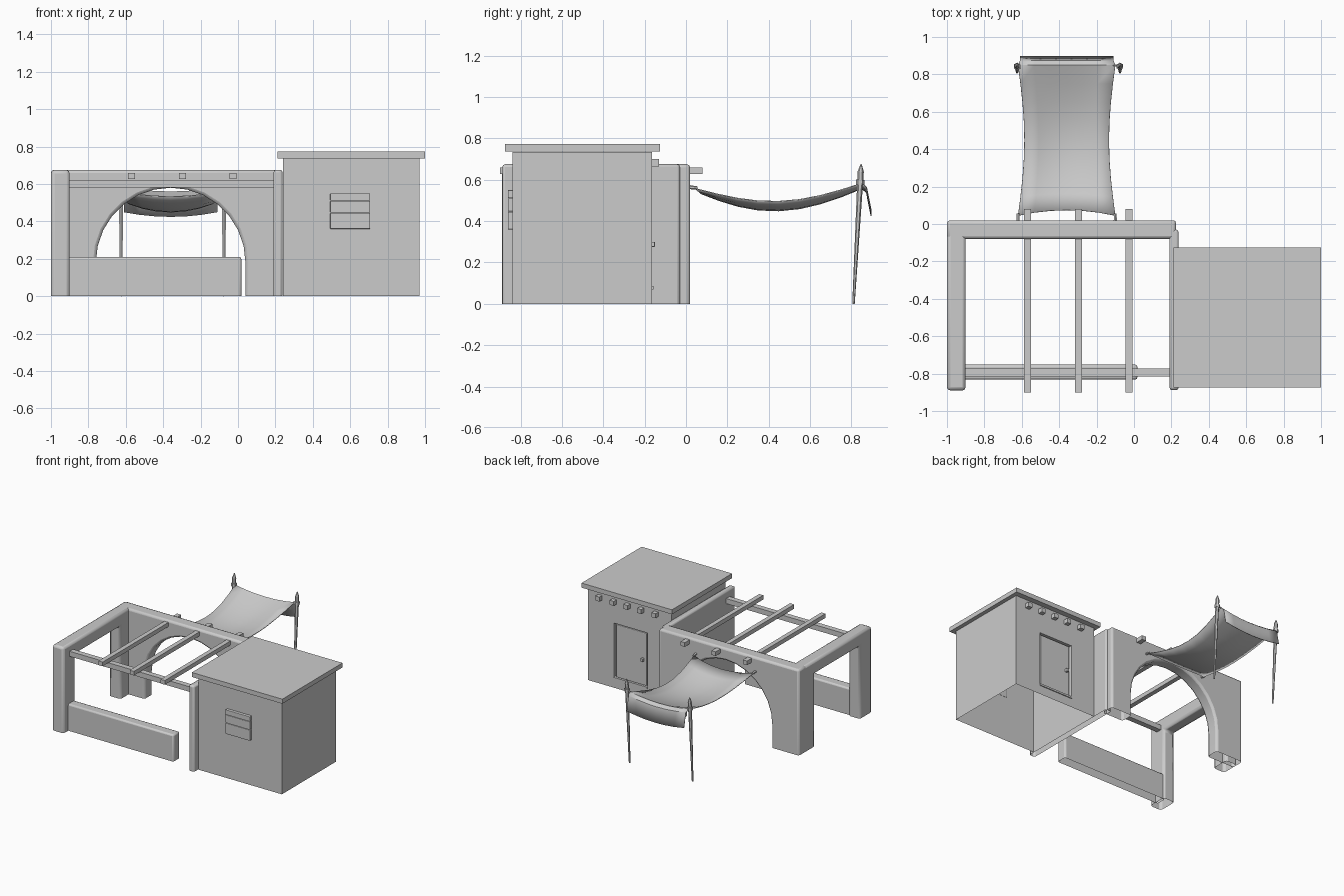
import bpy, bmesh, math
from mathutils import Vector

if "Cube" in bpy.data.objects:
    bpy.data.objects.remove(bpy.data.objects["Cube"])


def finish(name, bm, bevel=0.0, smooth=False):
    bmesh.ops.recalc_face_normals(bm, faces=bm.faces)
    me = bpy.data.meshes.new(name)
    bm.to_mesh(me)
    bm.free()
    ob = bpy.data.objects.new(name, me)
    bpy.context.collection.objects.link(ob)
    if bevel:
        m = ob.modifiers.new("bevel", "BEVEL")
        m.width, m.segments, m.limit_method = bevel, 2, 'ANGLE'
        m.angle_limit = math.radians(40)
    if smooth:
        bpy.context.view_layer.objects.active = ob
        ob.select_set(True)
        bpy.ops.object.shade_smooth_by_angle(angle=math.radians(40))
        ob.select_set(False)
    return ob


def prism(name, pts, axis, a, b, bevel=0.0, open_bottom=False):
    """Extrude a 2D outline along an axis from a to b."""
    def place(p, t):
        return (t, p[0], p[1]) if axis == 'x' else (p[0], t, p[1])
    bm = bmesh.new()
    lo = [bm.verts.new(place(p, a)) for p in pts]
    hi = [bm.verts.new(place(p, b)) for p in pts]
    bm.faces.new(lo)
    bm.faces.new(hi)
    n = len(pts)
    for i in range(n):
        j = (i + 1) % n
        if open_bottom and pts[i][1] == 0 and pts[j][1] == 0:
            continue
        bm.faces.new((lo[i], lo[j], hi[j], hi[i]))
    return finish(name, bm, bevel, smooth=bevel > 0.01)


def box(name, x, y, z, bevel=0.0, open_bottom=False):
    pts = [(x[0], z[0]), (x[1], z[0]), (x[1], z[1]), (x[0], z[1])]
    return prism(name, pts, 'y', y[0], y[1], bevel, open_bottom)


def spike(name, p0, p1, r0, r1, sides=6):
    """Tapered pole between two points."""
    p0, p1 = Vector(p0), Vector(p1)
    d = p1 - p0
    bm = bmesh.new()
    bmesh.ops.create_cone(bm, cap_ends=True, segments=sides, radius1=r0, radius2=r1, depth=d.length)
    rot = d.to_track_quat('Z', 'Y').to_matrix().to_4x4()
    bmesh.ops.transform(bm, matrix=rot, verts=bm.verts)
    bmesh.ops.translate(bm, vec=(p0 + p1) / 2, verts=bm.verts)
    return finish(name, bm)


# House with a shallow door recess in its back face
house = box("house", (0.24, 0.97), (-0.838, -0.165), (0, 0.735), open_bottom=True)
bm = bmesh.new()
bm.from_mesh(house.data)
back = max(bm.faces, key=lambda f: f.calc_center_median().y)
outer = list(back.verts)
bm.faces.remove(back)
dx, dz = (0.45, 0.745), (0.08, 0.51)
rim = [bm.verts.new((dx[v.co.x > 0.6], -0.165, dz[v.co.z > 0.3])) for v in outer]
deep = [bm.verts.new((v.co.x, -0.19, v.co.z)) for v in rim]
for i in range(4):
    j = (i + 1) % 4
    bm.faces.new((outer[i], outer[j], rim[j], rim[i]))
    bm.faces.new((rim[i], rim[j], deep[j], deep[i]))
bm.faces.new(deep)
bmesh.ops.recalc_face_normals(bm, faces=bm.faces)
bm.to_mesh(house.data)
bm.free()
box("roof_slab", (0.21, 1.0), (-0.875, -0.125), (0.737, 0.773))

# Door leaf, step, handle
box("door", (0.465, 0.73), (-0.19, -0.172), (0.085, 0.5), 0.005)
box("door_sill", (0.45, 0.745), (-0.19, -0.158), (0.07, 0.085))
box("door_handle", (0.485, 0.505), (-0.175, -0.15), (0.275, 0.3), 0.004)

# Front window shutter made of three planks
for i, (za, zb) in enumerate([(0.36, 0.445), (0.447, 0.51), (0.512, 0.55)]):
    box(f"shutter_plank_{i}", (0.493, 0.707), (-0.862, -0.836), (za, zb), 0.003)

# Beam ends under the roof on the back of the house
for i, x in enumerate((0.865, 0.74, 0.62, 0.5, 0.375)):
    box(f"roof_beam_end_{i}", (x - 0.018, x + 0.018), (-0.17, -0.13), (0.665, 0.7))

# Courtyard back wall with arched doorway
arc = [(-0.36 + 0.4 * math.cos(math.pi * i / 14), 0.18 + 0.4 * math.sin(math.pi * i / 14))
       for i in range(15)]
outline = [(-1, 0), (-1, 0.675), (0.225, 0.675), (0.225, 0), (0.04, 0)] + arc + [(-0.76, 0)]
prism("arched_back_wall", outline, 'y', -0.08, 0.02, 0.016, True)

# Side walls: the left one has a square opening
left = [(-0.89, 0), (-0.89, 0.675), (-0.04, 0.675), (-0.04, 0),
        (-0.18, 0), (-0.18, 0.57), (-0.74, 0.57), (-0.74, 0)]
prism("left_wall", left, 'x', -1, -0.9, 0.018, True)
box("right_wall", (0.19, 0.238), (-0.888, -0.03), (0, 0.675), 0.013, True)

# Low front wall, front beam and rafters
box("low_front_wall", (-0.92, 0.018), (-0.832, -0.752), (0, 0.21), 0.012, True)
box("front_beam", (-0.93, 0.2), (-0.815, -0.772), (0.58, 0.62))
for i, x in enumerate((-0.57, -0.297, -0.027)):
    box(f"rafter_{i}", (x - 0.018, x + 0.018), (-0.9, 0.08), (0.627, 0.66))

# Sagging cloth canopy with a hanging flap at its far end
nx, ny = 6, 8
bm = bmesh.new()
rows = []
for j in range(ny + 1):
    v = j / ny
    y = 0.045 + 0.805 * v
    s = math.sin(math.pi * v)
    half = 0.26 - 0.035 * s
    row = []
    for i in range(nx + 1):
        u = 2 * i / nx - 1
        z = 0.56 + 0.025 * v - s * (0.075 + 0.045 * (1 - u * u))
        z -= 0.025 * (1 - u * u) * (1 - s)
        row.append(bm.verts.new((-0.36 + half * u, y + 0.03 * (1 - u * u) * (1 - v) * (1 - s), z)))
    rows.append(row)
for y, drop in ((0.875, 0.02), (0.898, 0.135)):
    rows.append([bm.verts.new((p.co.x * 0.96 - 0.0144, y, p.co.z - drop)) for p in rows[ny]])
for a, b in zip(rows, rows[1:]):
    for i in range(nx):
        bm.faces.new((a[i], a[i + 1], b[i + 1], b[i]))
cloth = finish("cloth_canopy", bm, smooth=True)
cloth.modifiers.new("thickness", "SOLIDIFY").thickness = 0.005

# Leaning canopy poles with pointed tips and rope ties
for side, name in ((-1, "left"), (1, "right")):
    x = -0.35 + 0.275 * side
    spike(f"{name}_canopy_pole", (x, 0.81, 0), (x, 0.845, 0.64), 0.006, 0.015)
    spike(f"{name}_pole_tip", (x, 0.845, 0.64), (x, 0.847, 0.675), 0.015, 0.003)
    spike(f"{name}_pole_knot", (x, 0.842, 0.575), (x, 0.843, 0.6), 0.02, 0.02)
    spike(f"{name}_rope_tie", (x, 0.842, 0.588), (-0.36 + 0.25 * side, 0.85, 0.583), 0.006, 0.006)
    spike(f"{name}_wall_peg", (-0.36 + 0.26 * side, 0.01, 0.565),
          (-0.36 + 0.26 * side, 0.055, 0.56), 0.01, 0.008)
